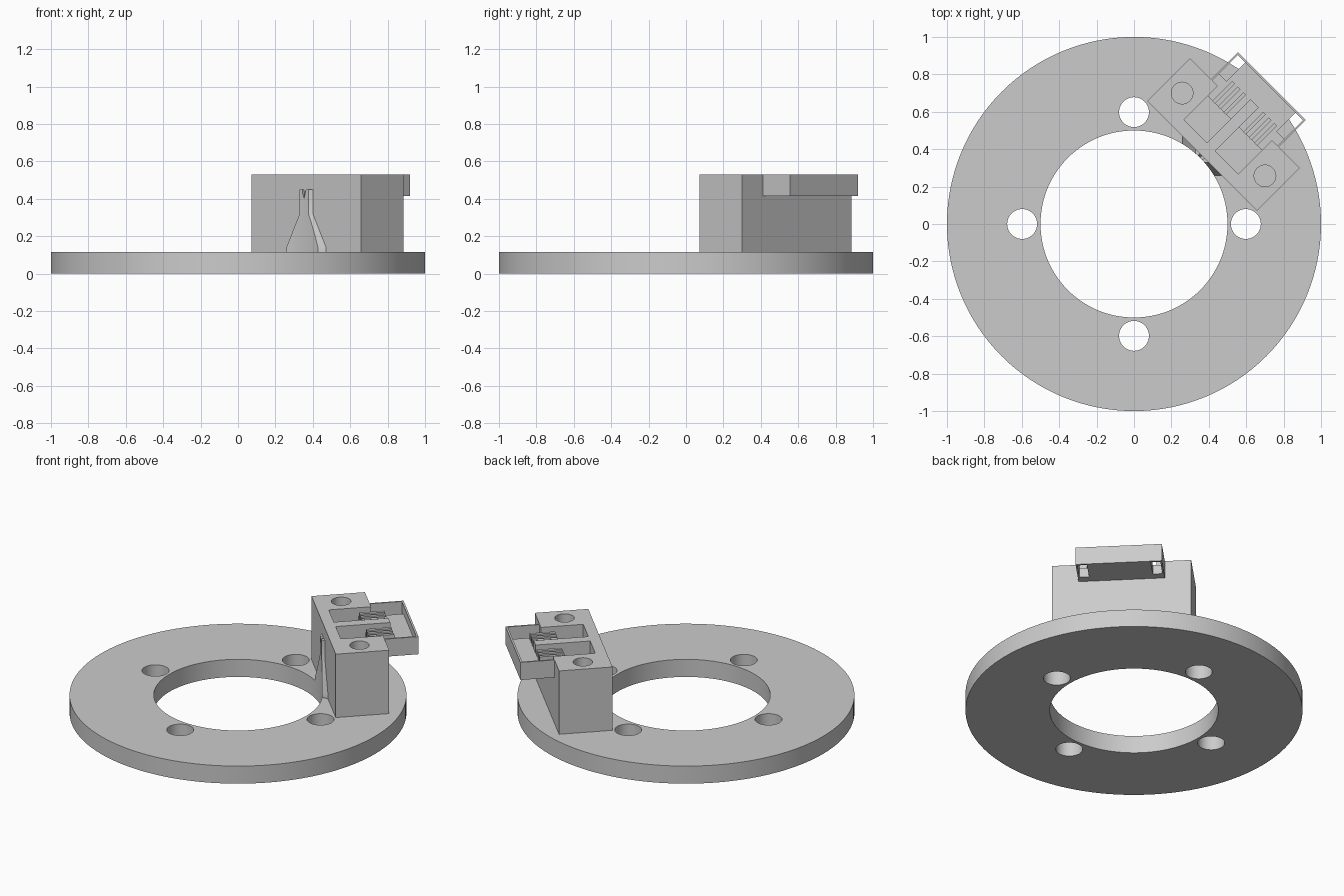
import bpy, bmesh, math

if "Cube" in bpy.data.objects:
    bpy.data.objects.remove(bpy.data.objects["Cube"])

grey = bpy.data.materials.new("light_grey")
grey.diffuse_color = (0.6, 0.6, 0.6, 1)
grey.use_nodes = True
grey.node_tree.nodes["Principled BSDF"].inputs["Base Color"].default_value = grey.diffuse_color
TURN = math.radians(45)  # the housing points outward along the diagonal
BASE, TOP = 0.115, 0.53


def finish(name, bm, turn=0.0):
    bmesh.ops.recalc_face_normals(bm, faces=bm.faces)
    if bm.calc_volume(signed=True) < 0:
        bmesh.ops.reverse_faces(bm, faces=bm.faces)
    me = bpy.data.meshes.new(name)
    bm.to_mesh(me)
    bm.free()
    ob = bpy.data.objects.new(name, me)
    me.materials.append(grey)
    ob.rotation_euler.z = turn
    bpy.context.collection.objects.link(ob)
    return ob


def box(name, x0, x1, y0, y1, z0, z1):
    bm = bmesh.new()
    bmesh.ops.create_cube(bm, size=1)
    for v in bm.verts:
        v.co = ((x0 + x1) / 2 + v.co.x * (x1 - x0),
                (y0 + y1) / 2 + v.co.y * (y1 - y0),
                (z0 + z1) / 2 + v.co.z * (z1 - z0))
    return finish(name, bm, TURN)


def rod(name, x, y, r, z0, z1, sides=48, turn=0.0):
    bm = bmesh.new()
    bmesh.ops.create_cone(bm, cap_ends=True, segments=sides, radius1=r, radius2=r, depth=z1 - z0)
    bmesh.ops.translate(bm, verts=bm.verts, vec=(x, y, (z0 + z1) / 2))
    return finish(name, bm, turn)


def combine(target, others, operation="DIFFERENCE"):
    bpy.context.view_layer.objects.active = target
    for o in others:
        m = target.modifiers.new("cut", "BOOLEAN")
        m.object, m.operation, m.solver = o, operation, "EXACT"
        bpy.ops.object.modifier_apply(modifier=m.name)
        bpy.data.objects.remove(o)


def smooth(ob):
    bpy.ops.object.select_all(action="DESELECT")
    ob.select_set(True)
    bpy.context.view_layer.objects.active = ob
    bpy.ops.object.shade_smooth_by_angle(angle=math.radians(30))


# base ring with its bore and four mounting holes
ring = rod("base_ring", 0, 0, 1.0, 0, BASE, 128)
holes = [rod("bore", 0, 0, 0.5, -1, 1, 128)]
for i in range(4):
    a = i * math.pi / 2
    holes.append(rod("hole", 0.598 * math.cos(a), 0.598 * math.sin(a), 0.08, -1, 1))
combine(ring, holes)
smooth(ring)

# housing block with the overhanging tray
housing = box("housing", 0.516, 0.838, -0.414, 0.414, BASE, TOP)
combine(housing, [box("tray", 0.80, 1.043, -0.257, 0.257, 0.415, TOP)], "UNION")
cuts = [box("tray_inside", 0.838, 1.031, -0.247, 0.247, 0.475, 1)]
for s in (-1, 1):
    def span(a, b):
        return sorted((s * a, s * b))
    cuts += [
        box("pocket", 0.583, 0.762, *span(0.032, 0.206), 0.42, 1),
        box("channel", 0.75, 0.85, *span(0.032, 0.206), 0.475, 1),
        box("tray_slot", 0.89, 1.031, *span(0.19, 0.247), 0.3, 1),
        rod("screw_hole", 0.677, s * 0.313, 0.058, 0.25, 1, 48, TURN),
    ]
combine(housing, cuts)
smooth(housing)

# centre divider and guide fins between the pockets and the tray
box("centre_divider", 0.76, 0.912, -0.032, 0.032, 0.47, TOP)
for s in (-1, 1):
    for i in range(3):
        y = s * (0.075 + 0.042 * i)
        box("guide_fin", 0.76, 0.912, y - 0.01, y + 0.01, 0.47, 0.515)

# tapered rib on the inner face, notched on top and trimmed flush with the bore
half = [(0.15, BASE), (0.15, 0.14), (0.05, 0.32), (0.05, 0.45), (0.02, 0.45)]
bm = bmesh.new()
loops = []
for x in (0.516, 0.474):
    off = x - 0.516  # sides run inward at 45 degrees
    pts = [(w + (off if w > 0.02 else off * 0.4), z) for w, z in half]
    outline = pts + [(0, 0.40)] + [(-w, z) for w, z in reversed(pts)]
    loops.append([bm.verts.new((x, y, z)) for y, z in outline])
n = len(loops[0])
for loop in loops:
    bm.faces.new(loop)
for i in range(n):
    j = (i + 1) % n
    bm.faces.new((loops[0][i], loops[0][j], loops[1][j], loops[1][i]))
rib = finish("inner_rib", bm, TURN)
combine(rib, [rod("trim", 0, 0, 0.5, -1, 1, 128)])
smooth(rib)
